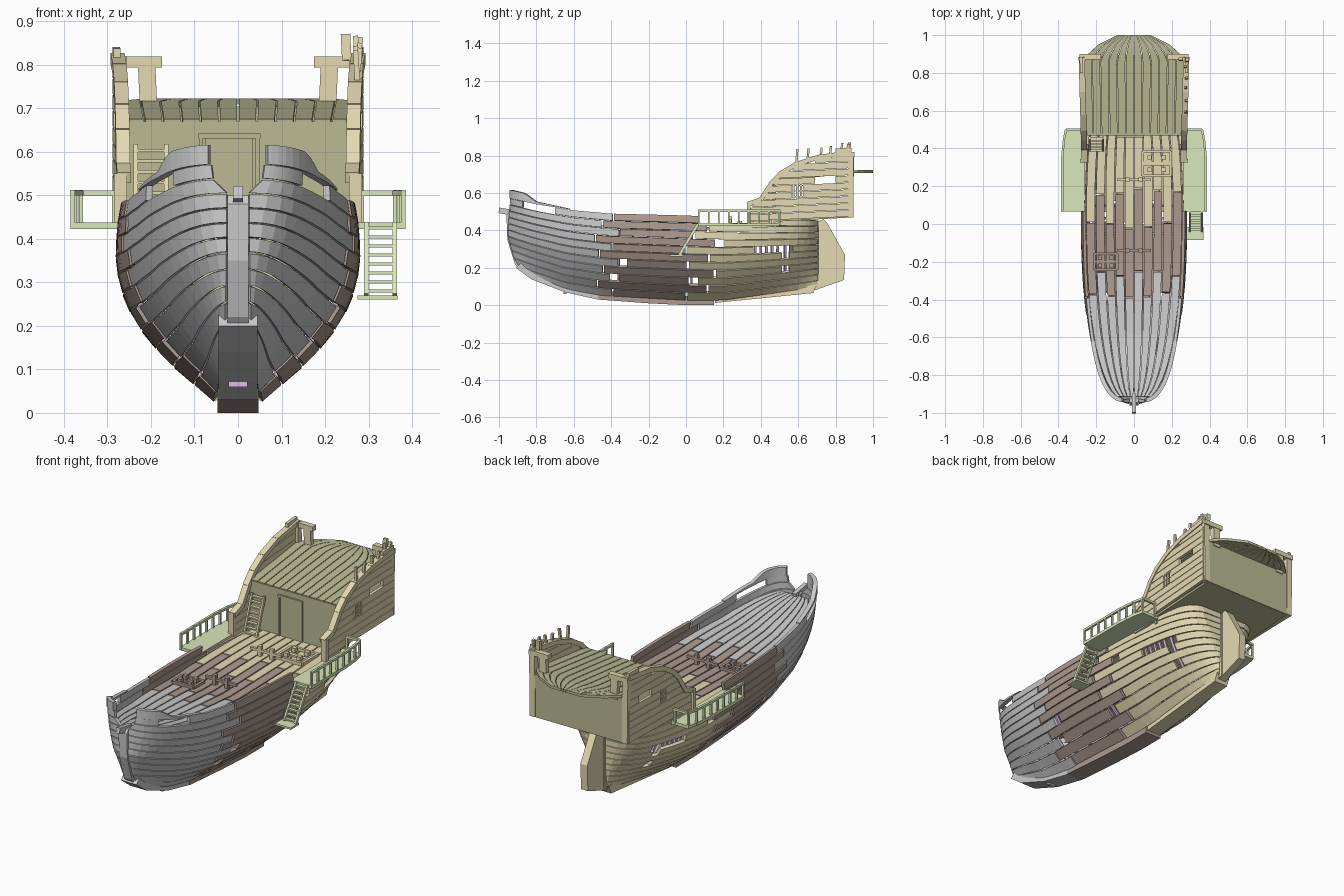
import bpy, math, random
from mathutils import Vector

if "Cube" in bpy.data.objects:
    bpy.data.objects.remove(bpy.data.objects["Cube"])
random.seed(4)

def material(name, c):
    m = bpy.data.materials.new(name)
    m.diffuse_color = (*c, 1)
    m.use_nodes = True
    m.node_tree.nodes["Principled BSDF"].inputs["Base Color"].default_value = m.diffuse_color
    return m
BROWN = material("brown_wood", (.42, .33, .28))
TAN = material("tan_wood", (.78, .70, .45))
OLIVE = material("olive_wood", (.50, .50, .30))
GREEN = material("green_wood", (.70, .80, .50))
PINK = material("pink_ribs", (.72, .52, .74))
GREY = None

def interp(tab, x):
    if x <= tab[0][0]: return tab[0][1]
    for (a, p), (b, q) in zip(tab, tab[1:]):
        if x <= b: return p + (q - p) * (x - a) / (b - a)
    return tab[-1][1]

def make(name, verts, faces, mat, thick=0, mirror=False):
    me = bpy.data.meshes.new(name)
    me.from_pydata(verts, [], faces)
    me.update()
    ob = bpy.data.objects.new(name, me)
    bpy.context.collection.objects.link(ob)
    if mat: me.materials.append(mat)
    if thick:
        s = ob.modifiers.new("thick", 'SOLIDIFY')
        s.thickness, s.offset = thick, 0
    if mirror: ob.modifiers.new("mirror", 'MIRROR').use_mirror_merge = False
    return ob

def strips(name, items, mat, thick=.014, mirror=False):
    """Each item is a list of (edge point, edge point) pairs along one plank."""
    v, f = [], []
    for it in items:
        n = len(v)
        for a, b in it: v += [a, b]
        f += [(n + 2*i, n + 2*i + 1, n + 2*i + 3, n + 2*i + 2) for i in range(len(it) - 1)]
    return make(name, v, f, mat, thick, mirror)

CUBE = [(0, 1, 3, 2), (4, 6, 7, 5), (0, 4, 5, 1), (2, 3, 7, 6), (0, 2, 6, 4), (1, 5, 7, 3)]
def beams(name, items, mat, mirror=False):
    """Each item is start, end, width, height."""
    v, f = [], []
    for p, q, w, h in items:
        p, q = Vector(p), Vector(q)
        d = (q - p).normalized()
        side = d.cross(Vector((0, 0, 1)) if abs(d.z) < .95 else Vector((0, 1, 0))).normalized()
        up = side.cross(d)
        n = len(v)
        v += [e + side*i*w/2 + up*j*h/2 for e in (p, q) for i in (-1, 1) for j in (-1, 1)]
        f += [tuple(n + k for k in c) for c in CUBE]
    return make(name, v, f, mat, 0, mirror)

def prism(name, pts, hw, mat):
    n = len(pts)
    v = [(s*hw, y, z) for s in (-1, 1) for y, z in pts]
    f = [tuple(range(n))[::-1], tuple(range(n, 2*n))]
    f += [(i, (i+1) % n, n + (i+1) % n, n + i) for i in range(n)]
    return make(name, v, f, mat)

def spaced(a, b, n=16):
    return [a + (b - a) * (1 - math.cos(math.pi*i/n)) / 2 for i in range(n + 1)]

# Hull shape: bottom line, sheer line, mid section and stem line
ZB = [(-.95, .2), (-.85, .16), (-.65, .09), (-.45, .055), (0, .03), (.2, .03), (.7, .1)]
ZT = [(-.95, .575), (-.8, .54), (-.6, .508), (-.4, .49), (0, .48), (.1, .475), (.4, .46), (.7, .455)]
SEC = [(0, .045), (.07, .08), (.14, .12), (.25, .17), (.36, .21), (.48, .243), (.6, .262), (.75, .27), (.9, .265), (1, .257)]
BOW = [(0, -.85), (.15, -.91), (.45, -.945), (1, -.935)]
def hull(y, v, out=0):
    s0 = min(max((y - interp(BOW, v)) / .95, 0), 1)
    s1 = min(max((.70 - y) / .6, 0), 1)
    u = min(v, 1)
    f = (1 - (1 - s0)**2.2)**(.8 - .45*u**.7) * (1 - (1 - s1)**2.2)**(.85 - .7*u**.7)
    zb, zt = interp(ZB, y), interp(ZT, y)
    return Vector((.025 + (interp(SEC, u) - .025)*f + out, y, zb + (zt - zb)*v))

def plank(v0, v1, y0, y1, out=0):
    ends = [(max(y0, interp(BOW, v) + (.002 if v > .84 else 0)), y1) for v in (v0, v1)]
    return [(hull(a, v0, out), hull(b, v1, out)) for a, b in
            zip(spaced(*ends[0]), spaced(*ends[1]))]

# Hull planking in three staggered lengths, with missing boards
N = 11
grey, brown, tan = [], [], []
for i in range(N):
    v0, v1 = i/N + .004, (i + 1)/N - .004
    a = -.42 + (-.05 if i % 2 else .04) + random.uniform(-.03, .03)
    b = .07 + (.06 if i % 2 else -.05) + random.uniform(-.03, .03)
    if i == N - 1:
        grey += [plank(v0, v1, -1, -.87), plank(v0, v1, -.70, a)]
        b = .07
        tan.append(plank(v0, v1, .42, .70))
    else:
        grey.append(plank(v0, v1, -1, a))
        gap = .05 if i in (2, 7) else .012
        if i == 6:
            tan += [plank(v0, v1, b + gap, .36), plank(v0, v1, .57, .70)]
        elif i in (3, 5):
            tan += [plank(v0, v1, b + gap, .51), plank(v0, v1, .55, .70)]
        else:
            tan.append(plank(v0, v1, b + gap, .70))
    brown.append(plank(v0, v1, a + (.05 if i in (2, 4) else .008), b, .004))
strips("bow_hull_planks", grey, GREY, .016, True)
strips("middle_hull_planks", brown, BROWN, .016, True)
strips("stern_hull_planks", tan, TAN, .016, True)

# Raised rail at the bow
RISE = [(-.94, .045), (-.86, .045), (-.8, .014), (-.62, .004)]
rail = []
for y in spaced(-.932, -.62, 20):
    p = hull(y, 1)
    rail.append((p, p + Vector((0, 0, interp(RISE, y)))))
strips("bow_rail", [rail], GREY, .022, True)

# Keel, stem, rudder
prism("bow_keel", [(-.47, .03), (-.65, .07), (-.83, .14), (-.91, .2), (-.87, .24), (-.8, .19), (-.6, .11), (-.47, .075)], .045, GREY)
prism("middle_keel", [(-.47, .03), (-.2, .01), (0, 0), (.15, 0), (.15, .045), (-.2, .055), (-.47, .08)], .047, BROWN)
prism("stern_keel", [(.155, .012), (.68, .065), (.70, .11), (.155, .05)], .04, TAN)
prism("stem_post", [(-.89, .19), (-.915, .22), (-.955, .35), (-.96, .48), (-.945, .5), (-.92, .5), (-.925, .35), (-.87, .2)], .024, GREY)
beams("bowsprit_stub", [((0, -1, .507), (0, -.9, .49), .022, .03)], GREY)
prism("keel_patch", [(-.655, .06), (-.64, .06), (-.64, .08), (-.655, .08)], .022, PINK)
prism("stern_post", [(.68, .08), (.715, .09), (.715, .45), (.68, .45)], .025, TAN)
prism("rudder", [(.69, .08), (.845, .135), (.85, .27), (.755, .44), (.735, .46), (.71, .45)], .02, TAN)

# Inner ribs seen through the gaps
ribs = []
for y in (-.42, -.36, -.05, .03, .1, .37, .4, .43, .46, .49, .53, .56):
    ribs.append([(hull(y - .006, v, -.018), hull(y + .006, v, -.018))
                 for v in [.08 + .08*k for k in range(10)]])
strips("hull_ribs", ribs, PINK, .012, True)

# Main deck, planks tapering to the bow
DECK = [(-.92, .485), (-.6, .43), (-.2, .405), (.47, .42)]
def deck_pt(y, k, dz=0):
    return (k * (hull(y, .86).x - .012), y, interp(DECK, y) + dz)
D = 10
dg, db, dt = [], [], []
for i in range(D):
    k0, k1 = -1 + 2*i/D + .012, -1 + 2*(i + 1)/D - .012
    a = -.33 + (.05 if i % 2 else -.06) + random.uniform(-.03, .03)
    b = .08 + (.09 if i % 2 else -.09) + random.uniform(-.02, .02)
    for lst, y0, y1 in ((dg, -.915, a), (db, a + .006, b), (dt, b + .006, .48)):
        lst.append([(deck_pt(y, k0), deck_pt(y, k1)) for y in spaced(y0, y1, 12)])
strips("bow_deck", dg, GREY)
strips("middle_deck", db, BROWN)
strips("stern_deck", dt, TAN)

# Hatches and mooring posts on deck
def hatch(name, cx, cy, w, l, mat):
    z = interp(DECK, cy) + .012
    it = []
    for s in (-1, 1):
        it += [((cx + s*w/2, cy - l/2, z), (cx + s*w/2, cy + l/2, z), .014, .02),
               ((cx - w/2, cy + s*l/2, z), (cx + w/2, cy + s*l/2, z), .014, .02)]
        for t in (-1, 1):
            p = Vector((cx + s*w/4, cy + t*l/4, z))
            it.append((p, p + Vector((0, 0, .022)), .022, .022))
    it.append(((cx - w/2, cy, z - .003), (cx + w/2, cy, z - .003), l*.15, .012))
    beams(name, it, mat)
hatch("stern_hatch", .12, .32, .15, .13, TAN)
hatch("bow_hatch", -.15, -.2, .12, .085, BROWN)
def bitt(name, y, mat):
    z = interp(DECK, y)
    beams(name, [((s*.035, y, z), (s*.035, y, z + .06), .02, .02) for s in (-1, 1)]
          + [((-.09, y, z + .035), (.09, y, z + .035), .014, .014)], mat)
bitt("stern_bitts", .235, TAN)
bitt("bow_bitts", -.14, BROWN)

# Stern castle sides, planked under a rising rail
TOP = [(.33, .54), (.4, .565), (.45, .645), (.5, .7), (.58, .75), (.7, .79), (.88, .815)]
def wall(y, z): return (.265 + .015*(y - .33)/.55, y, z + .025*(y - .33)/.55)
for side, label in ((1, "right"), (-1, "left")):
    rows = []
    for r in range(-1, 10):
        z0, z1 = .449 + r*.037, .449 + (r + 1)*.037 - .003
        y0 = .33
        while y0 < .8 and interp(TOP, y0) < wall(y0, z1)[2] - .01: y0 += .005
        cuts = [(y0, .885)]
        if r == -1: cuts = [(.33, .46)]
        if r == 5: cuts = [(y0, .69), (.80, .885)]
        if r in (3, 4): cuts = [(y0, .565), (.625, .885)]
        for a, b in cuts:
            if b - a < .03: continue
            rows.append([tuple(Vector((p[0]*side, p[1], p[2])) for p in (wall(y, z0), wall(y, z1)))
                         for y in spaced(a, b, 8)])
    strips("castle_side_" + label, rows, TAN, .016)
beams("castle_rail", [((wall(a[0], 0)[0] - .003, a[0], a[1]), (wall(b[0], 0)[0] - .003, b[0] + .004, b[1]), .032, .025)
                      for a, b in zip(TOP, TOP[1:])] + [((.27, .335, .43), (.27, .335, .55), .03, .02)], TAN, True)
beams("castle_window", [((.275, .575 + .02*i, .57), (.275, .575 + .02*i, .65), .006, .012) for i in range(3)]
      + [((.275, .56, .58 + .03*i), (.275, .63, .58 + .03*i), .012, .006) for i in range(3)], TAN, True)
beams("stern_corner", [((.268, .88, .47), (.272, .88, .82), .032, .03), ((.175, .885, .806), (.288, .885, .806), .03, .025),
                       ((.205, .885, .69), (.21, .885, .8), .04, .025)], TAN, True)
beams("broken_rail_posts", [((.275, y, interp(TOP, y)), (.27 + .01*(i % 2), y + .005, interp(TOP, y) + h), .012, .012)
      for i, (y, h) in enumerate([(.59, .08), (.65, .065), (.72, .05), (.77, .05), (.83, .058)])]
      + [((.25, .87, .81), (.247, .875, .87), .022, .015), ((.275, .86, .81), (.28, .87, .862), .015, .015)], TAN)

# Poop deck with rounded overhang, bulkhead, transom and floor
ROOF = [(.47, .258), (.86, .268), (.9, .245), (.95, .19), (1, .09)]
roof_ys = [.47, .55, .63, .71, .79, .86, .9, .925, .95, .975, 1]
def roof_pt(y, k): return (k*interp(ROOF, y), y, .668 + .047*min((y - .47)/.45, 1))
strips("poop_deck", [[(roof_pt(y, -1 + i/6 + .008), roof_pt(y, -1 + (i + 1)/6 - .008)) for y in roof_ys]
                     for i in range(12)], OLIVE, .014)
beams("bulkhead", [((-.258, .475, .54), (.258, .475, .54), .014, .26)], OLIVE)
beams("door", [((-.085, .465, .42), (-.085, .465, .635), .01, .01), ((.045, .465, .42), (.045, .465, .635), .01, .01),
               ((-.092, .465, .636), (.052, .465, .636), .012, .012), ((-.02, .468, .42), (-.02, .468, .63), .11, .008)], OLIVE)
beams("transom", [((-.265, .885, .587), (.265, .885, .587), .014, .235)], OLIVE)
strips("castle_floor", [[((-.26, y, z), (.26, y, z)) for y, z in ((.47, .452), (.885, .475))]], OLIVE, .012)

# Ladders
def ladder(name, x0, x1, lo, hi, n, mat):
    it = [((x, *lo), (x, *hi), .01, .016) for x in (x0, x1)]
    for i in range(n):
        t = (i + .5)/n
        y, z = (lo[j] + (hi[j] - lo[j])*t for j in (0, 1))
        it.append(((x0, y, z), (x1, y, z), .018, .007))
    beams(name, it, mat)
ladder("poop_ladder", -.235, -.165, (.39, .42), (.455, .615), 8, TAN)
ladder("side_ladder", .295, .36, (-.035, .27), (.065, .435), 8, GREEN)
beams("ladder_landing", [((.275, -.05, .265), (.367, -.05, .265), .07, .01)], GREEN)

# Side galleries with railings
EDGE = [(.38, .065), (.38, .2), (.38, .35), (.372, .44), (.36, .5)]
strips("gallery_floor", [[((.262, y, .43), (x + .005, y, .43)) for x, y in EDGE]], GREEN, .016, True)
it = [((x0, y0, .505), (x1, y1, .505), .012, .012) for (x0, y0), (x1, y1) in zip(EDGE, EDGE[1:])]
XS = [(y, x) for x, y in EDGE]
for i in range(9):
    y = .068 + i*.0535
    it.append(((interp(XS, y), y, .425), (interp(XS, y), y, .512), .01, .01))
it += [((.28, .5, .505), (.36, .5, .505), .012, .012), ((.285, .5, .43), (.285, .5, .51), .01, .01)]
beams("gallery_railing", it, GREEN, True)
